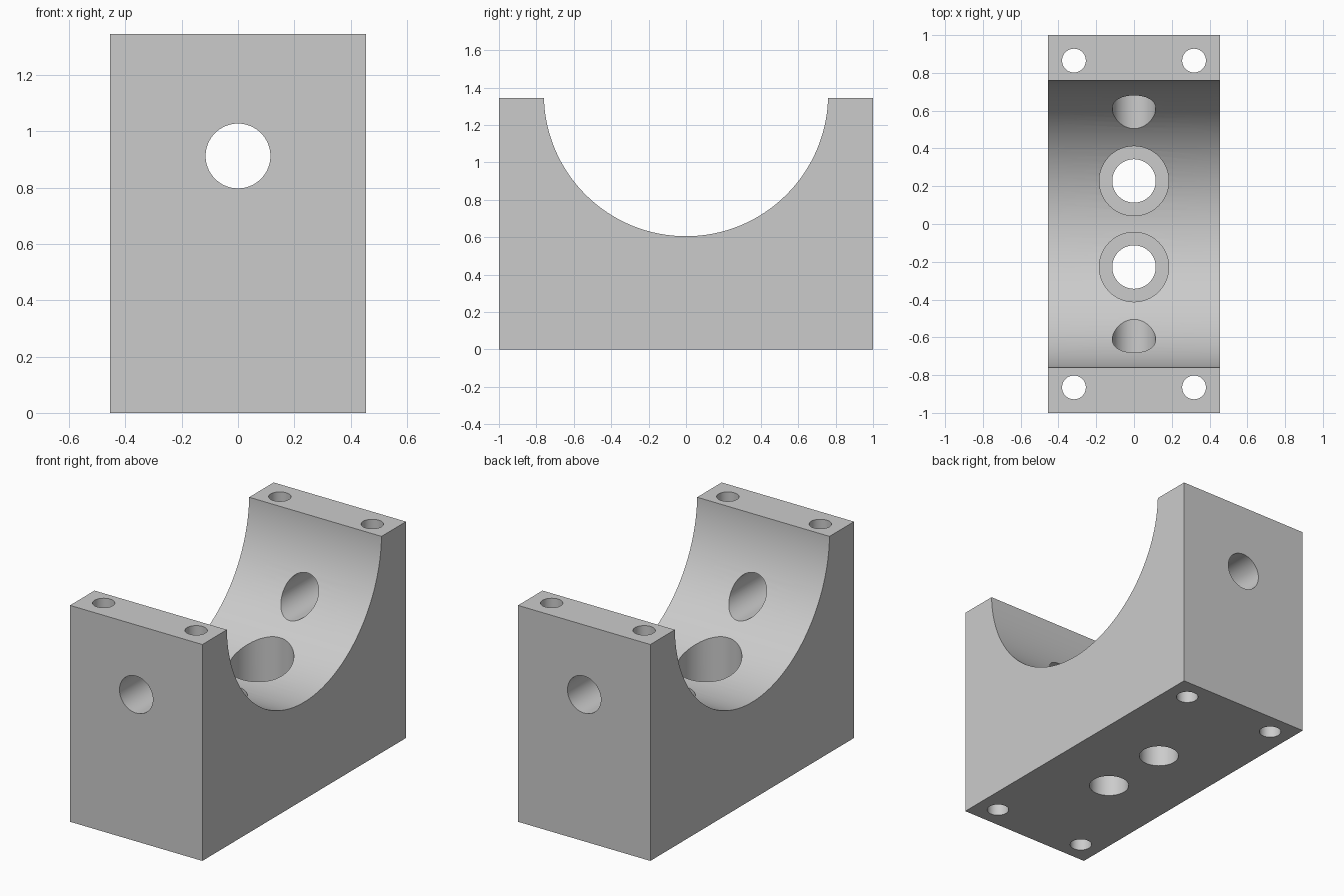
import bpy
import math
from mathutils import Vector

cube = bpy.data.objects.get("Cube")
if cube:
    bpy.data.objects.remove(cube, do_unlink=True)

WIDTH, LENGTH, HEIGHT = 0.91, 2.0, 1.345
COUNTERBORE_FLOOR = 0.3

# One plain grey metal
metal = bpy.data.materials.new("grey_metal")
metal.use_nodes = True
grey = (0.6, 0.6, 0.6, 1)
metal.diffuse_color = grey
metal.node_tree.nodes["Principled BSDF"].inputs["Base Color"].default_value = grey

# Solid block
bpy.ops.mesh.primitive_cube_add(size=1, location=(0, 0, HEIGHT / 2))
block = bpy.context.object
block.name = "bearing_block"
block.scale = (WIDTH, LENGTH, HEIGHT)
bpy.ops.object.transform_apply(location=True, rotation=True, scale=True)
block.data.materials.append(metal)


def cut(name, radius, start, end, sides=64):
    """Subtract a cylinder running from start to end from the block."""
    start, end = Vector(start), Vector(end)
    axis = end - start
    bpy.ops.mesh.primitive_cylinder_add(
        vertices=sides, radius=radius, depth=axis.length,
        location=(start + end) / 2, rotation=axis.to_track_quat('Z', 'Y').to_euler())
    cutter = bpy.context.object
    cutter.name = name
    cutter.data.materials.append(metal)
    mod = block.modifiers.new(name, 'BOOLEAN')
    mod.operation = 'DIFFERENCE'
    mod.solver = 'EXACT'
    mod.object = cutter
    bpy.context.view_layer.objects.active = block
    bpy.ops.object.modifier_apply(modifier=name)
    bpy.data.objects.remove(cutter, do_unlink=True)


# Half-round saddle across the top
cut("saddle", 0.76, (-1, 0, 1.365), (1, 0, 1.365), 128)

# Cross bore through both upright walls
cut("cross_bore", 0.115, (0, -1.5, 0.912), (0, 1.5, 0.912))

for side in (-1, 1):
    # Counterbored mounting holes in the saddle floor
    y = side * 0.228
    cut("mounting_hole", 0.115, (0, y, -0.5), (0, y, 1))
    cut("counterbore", 0.184, (0, y, COUNTERBORE_FLOOR), (0, y, 1.2))
    # Corner bolt holes through the full height
    for x in (-0.318, 0.318):
        cut("bolt_hole", 0.063, (x, side * 0.865, -0.5), (x, side * 0.865, 2), 48)

# Smooth bores with crisp rims
bpy.ops.object.select_all(action='DESELECT')
block.select_set(True)
bpy.context.view_layer.objects.active = block
bpy.ops.object.shade_smooth_by_angle(angle=math.radians(30))
